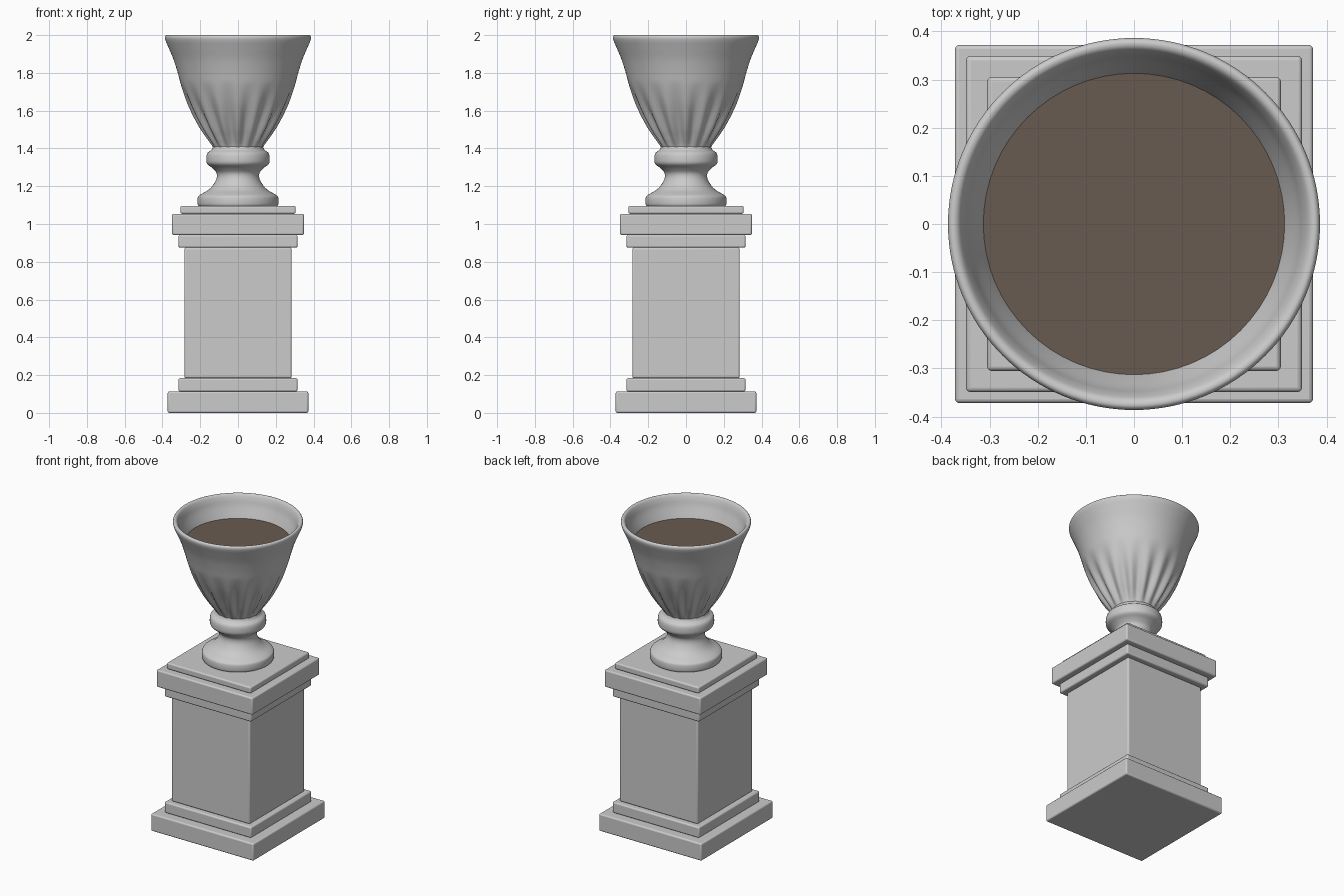
import bpy, bmesh, math

if "Cube" in bpy.data.objects:
    bpy.data.objects.remove(bpy.data.objects["Cube"])

SEG = 128
FLUTES = 16


def slab(name, half, z0, z1, bevel=0.009):
    bpy.ops.mesh.primitive_cube_add(size=1, location=(0, 0, (z0 + z1) / 2))
    ob = bpy.context.object
    ob.name = name
    ob.scale = (2 * half, 2 * half, z1 - z0)
    bpy.ops.object.transform_apply(location=False, rotation=False, scale=True)
    mod = ob.modifiers.new("soft_edges", 'BEVEL')
    mod.width = bevel
    mod.segments = 3
    bpy.ops.object.shade_smooth_by_angle(angle=math.radians(35))
    return ob


def smooth_profile(pts, steps=5):
    """Catmull-Rom curve through (radius, z) points."""
    out = []
    for i in range(len(pts) - 1):
        p0, p1 = pts[max(i - 1, 0)], pts[i]
        p2, p3 = pts[i + 1], pts[min(i + 2, len(pts) - 1)]
        for s in range(steps):
            t = s / steps
            out.append(tuple(
                0.5 * (2 * b + (c - a) * t + (2 * a - 5 * b + 4 * c - d) * t * t
                       + (3 * b - a - 3 * c + d) * t ** 3)
                for a, b, c, d in zip(p0, p1, p2, p3)))
    return out + [pts[-1]]


def lathe(name, profile, flute=lambda z: 0.0):
    bm = bmesh.new()
    rings = []
    for r, z in profile:
        ring = []
        for k in range(SEG):
            a = 2 * math.pi * k / SEG
            rr = r - flute(z) * (0.5 - 0.5 * math.cos(FLUTES * a))
            ring.append(bm.verts.new((rr * math.cos(a), rr * math.sin(a), z)))
        rings.append(ring)
    for lo, hi in zip(rings, rings[1:]):
        for k in range(SEG):
            n = (k + 1) % SEG
            bm.faces.new((lo[k], lo[n], hi[n], hi[k]))
    bm.faces.new(rings[0][::-1])
    bm.faces.new(rings[-1])
    bmesh.ops.recalc_face_normals(bm, faces=bm.faces)
    me = bpy.data.meshes.new(name)
    bm.to_mesh(me)
    bm.free()
    ob = bpy.data.objects.new(name, me)
    bpy.context.collection.objects.link(ob)
    bpy.ops.object.select_all(action='DESELECT')
    bpy.context.view_layer.objects.active = ob
    ob.select_set(True)
    bpy.ops.object.shade_smooth_by_angle(angle=math.radians(40))
    return ob


# Square pedestal, bottom to top
slab("plinth", 0.372, 0.0, 0.113)
slab("base_moulding", 0.315, 0.113, 0.184)
slab("pedestal_shaft", 0.284, 0.184, 0.875)
slab("neck_moulding", 0.315, 0.875, 0.942)
slab("cap", 0.349, 0.942, 1.054)
slab("top_step", 0.305, 1.054, 1.096)

# Urn foot with waist and collar
foot = [(0.205, 1.092), (0.214, 1.105), (0.213, 1.14), (0.20, 1.155),
        (0.160, 1.178), (0.133, 1.205), (0.114, 1.24), (0.114, 1.27),
        (0.135, 1.295), (0.163, 1.318), (0.168, 1.345), (0.162, 1.375),
        (0.140, 1.393), (0.132, 1.41)]
lathe("urn_foot", smooth_profile(foot))

# Fluted bowl with flared lip and hollow inside
bowl = [(0.125, 1.395), (0.141, 1.42), (0.170, 1.46), (0.204, 1.51),
        (0.242, 1.58), (0.273, 1.65), (0.300, 1.73), (0.319, 1.80),
        (0.341, 1.87), (0.366, 1.93), (0.383, 1.97), (0.386, 1.99),
        (0.378, 2.0), (0.364, 1.995), (0.352, 1.97), (0.340, 1.93),
        (0.316, 1.87), (0.298, 1.82)]


def flute_depth(z):
    t = (z - 1.40) / 0.36
    return 0.024 * math.sin(math.pi * t ** 0.7) ** 1.3 if 0 < t < 1 else 0.0


lathe("urn_bowl", smooth_profile(bowl), flute_depth)

# Soil fill
bpy.ops.mesh.primitive_cylinder_add(vertices=64, radius=0.313, depth=0.02,
                                    location=(0, 0, 1.852))
soil = bpy.context.object
soil.name = "soil"
mat = bpy.data.materials.new("soil_brown")
mat.diffuse_color = (0.14, 0.105, 0.08, 1)
mat.use_nodes = True
mat.node_tree.nodes["Principled BSDF"].inputs["Base Color"].default_value = mat.diffuse_color
soil.data.materials.append(mat)
